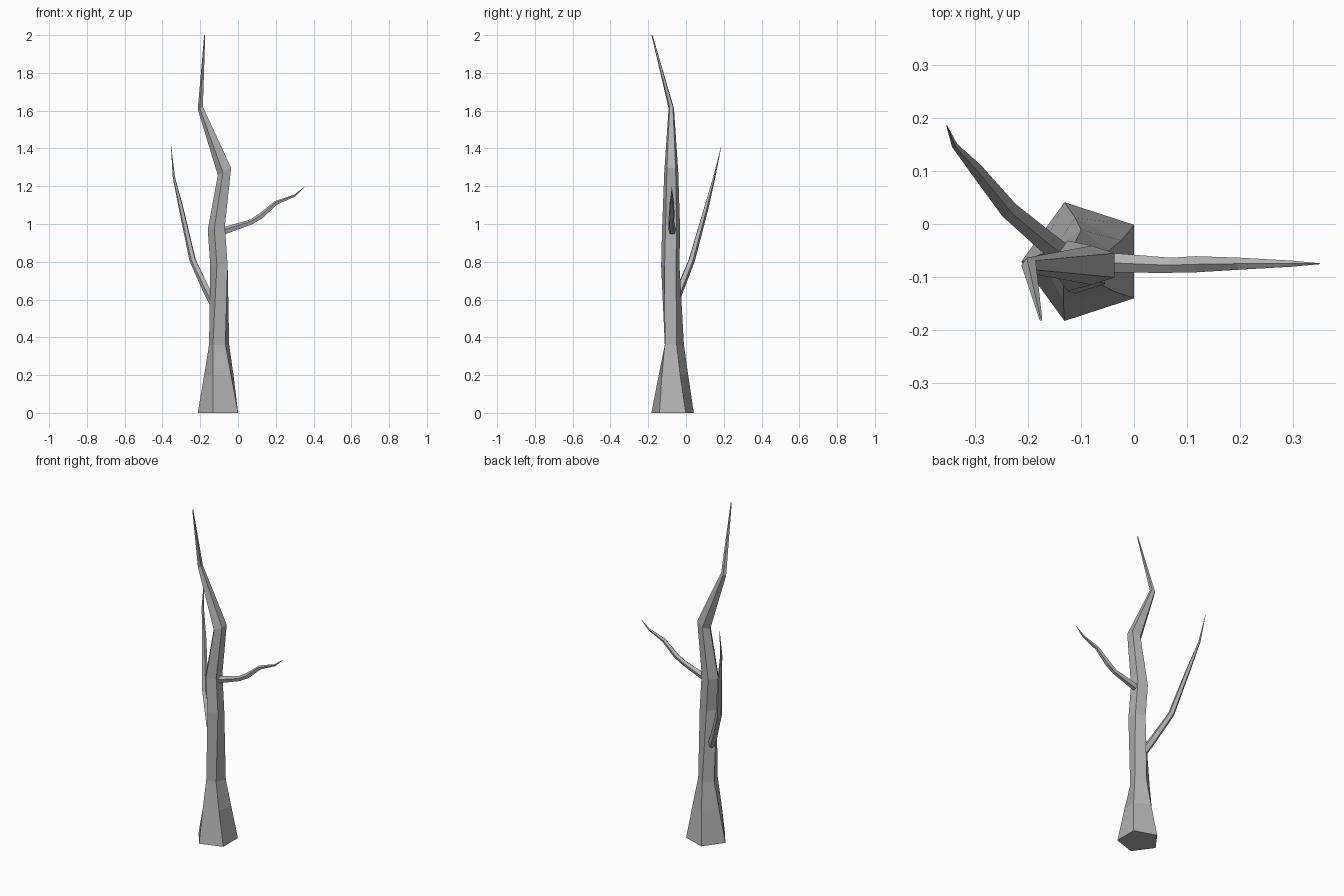
import bpy, bmesh
from math import cos, sin, radians, tau
from mathutils import Vector

if "Cube" in bpy.data.objects:
    bpy.data.objects.remove(bpy.data.objects["Cube"])

bark = bpy.data.materials.new("grey bark")
bark.use_nodes = True
grey = (0.45, 0.45, 0.45, 1)
bark.diffuse_color = grey
bark.node_tree.nodes["Principled BSDF"].inputs["Base Color"].default_value = grey

SIDES = 5


def loft(name, rings):
    """Skin a list of vertex rings into one capped, flat-shaded tube."""
    bm = bmesh.new()
    loops = [[bm.verts.new(p) for p in ring] for ring in rings]
    for a, b in zip(loops, loops[1:]):
        for i in range(SIDES):
            j = (i + 1) % SIDES
            bm.faces.new((a[i], a[j], b[j], b[i]))
    bm.faces.new(loops[0][::-1])
    bm.faces.new(loops[-1])
    bmesh.ops.recalc_face_normals(bm, faces=bm.faces[:])
    mesh = bpy.data.meshes.new(name)
    bm.to_mesh(mesh)
    bm.free()
    mesh.materials.append(bark)
    bpy.context.collection.objects.link(bpy.data.objects.new(name, mesh))


def trunk_ring(x, y, z, r, turn=0, tilt=0):
    """Level pentagon with a flat side to +x, optionally turned and tilted."""
    angles = [radians(36 + turn) + tau * i / SIDES for i in range(SIDES)]
    return [(x + r * cos(a), y + r * sin(a), z + tilt * r * cos(a)) for a in angles]


def branch(name, path):
    """Tapered pentagonal limb whose rings follow the path, ridge upward."""
    pts = [Vector(p[:3]) for p in path]
    rings = []
    for k, p in enumerate(pts):
        along = (pts[min(k + 1, len(pts) - 1)] - pts[max(k - 1, 0)]).normalized()
        side = along.cross(Vector((0, 0, 1))).normalized()
        up = side.cross(along)
        r = path[k][3]
        rings.append([p + r * (up * cos(tau * i / SIDES) + side * sin(tau * i / SIDES))
                      for i in range(SIDES)])
    loft(name, rings)


# Crooked trunk: x, y, z, radius, turn, tilt
loft("trunk", [trunk_ring(*row) for row in (
    (-0.095, -0.071, 0.0, 0.118),
    (-0.097, -0.07, 0.2, 0.083, -8),
    (-0.1, -0.067, 0.36, 0.056, -18),
    (-0.096, -0.083, 0.78, 0.051),
    (-0.11, -0.079, 0.98, 0.05, 0, 0.2),
    (-0.068, -0.078, 1.28, 0.039, 0, 0.55),
    (-0.198, -0.078, 1.615, 0.015, 0, 0.5),
    (-0.176, -0.18, 2.0, 0.003),
)])

# Side branches: x, y, z, radius
branch("left_branch", [
    (-0.1, -0.073, 0.955, 0.021),
    (-0.05, -0.073, 0.97, 0.02),
    (0.07, -0.078, 1.01, 0.015),
    (0.12, -0.076, 1.04, 0.016),
    (0.2, -0.075, 1.11, 0.012),
    (0.3, -0.075, 1.15, 0.006),
    (0.351, -0.075, 1.195, 0.001),
])
branch("right_branch", [
    (-0.125, -0.065, 0.57, 0.022),
    (-0.17, -0.03, 0.66, 0.021),
    (-0.24, 0.03, 0.81, 0.018),
    (-0.3, 0.105, 1.08, 0.013),
    (-0.34, 0.15, 1.25, 0.006),
    (-0.354, 0.186, 1.41, 0.001),
])
